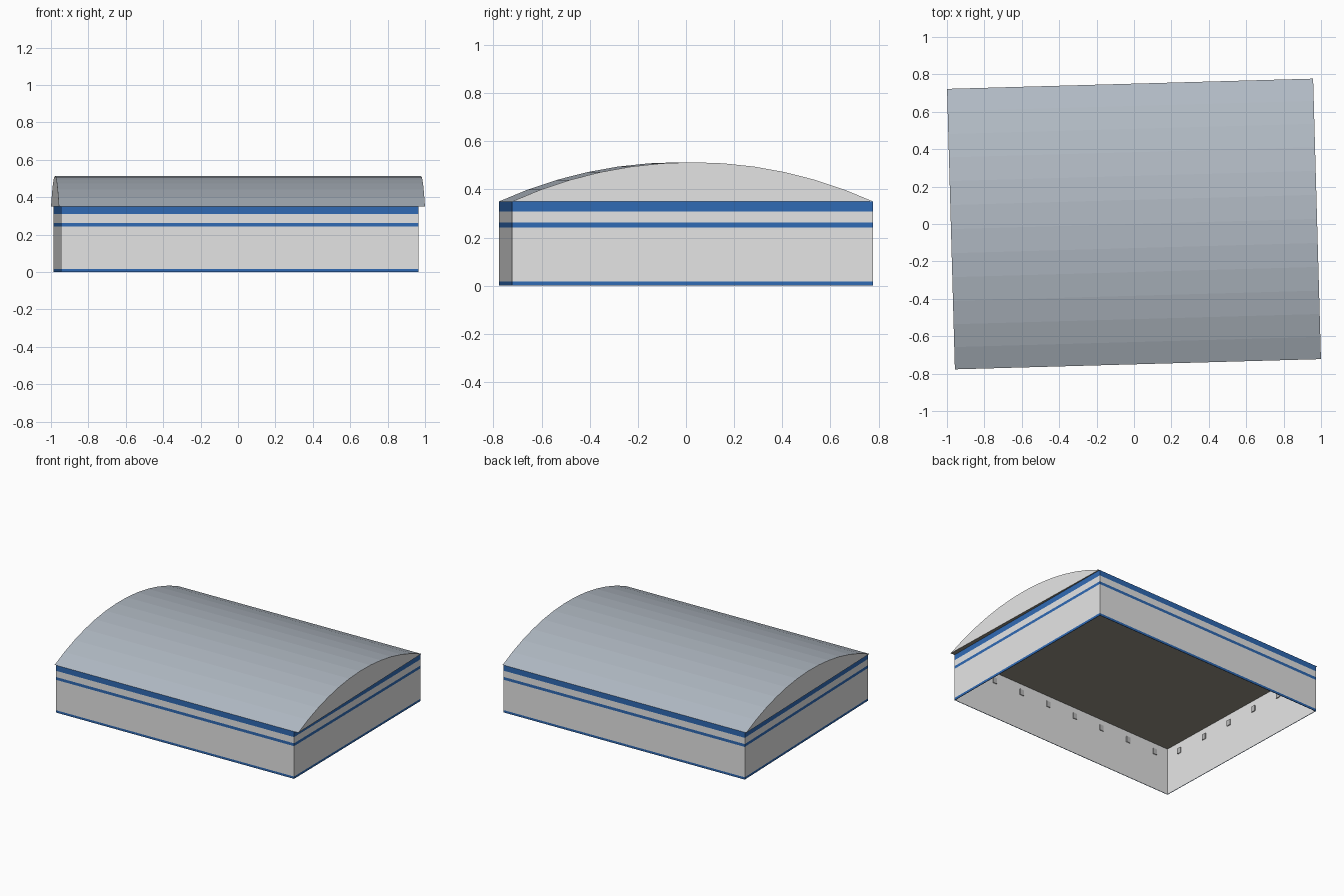
import bpy, bmesh
from math import radians, sin, cos, asin
from mathutils import Matrix

cube = bpy.data.objects.get("Cube")
if cube:
    bpy.data.objects.remove(cube, do_unlink=True)


def material(name, rgb):
    m = bpy.data.materials.new(name)
    m.use_nodes = True
    col = (*rgb, 1)
    m.diffuse_color = col
    m.node_tree.nodes["Principled BSDF"].inputs["Base Color"].default_value = col
    return m


WALL = material("pale grey wall", (0.78, 0.78, 0.78))
BLUE = material("blue stripe", (0.03, 0.146, 0.46))
ROOF = material("slate roof", (0.44, 0.49, 0.55))
CEIL = material("brown ceiling", (0.3, 0.28, 0.23))
VENT = material("grey vent", (0.5, 0.5, 0.5))

TURN = Matrix.Rotation(radians(1.6), 4, 'Z')
X0, X1, HALF = -0.967, 0.945, 0.75     # wall ends and half depth
FLARE = 0.028                          # the left wall runs outward to the back
EAVE, RISE, T = 0.35, 0.163, 0.004


def finish(name, bm, mats):
    bmesh.ops.recalc_face_normals(bm, faces=bm.faces)
    bm.transform(TURN)
    me = bpy.data.meshes.new(name)
    bm.to_mesh(me)
    bm.free()
    for m in mats:
        me.materials.append(m)
    ob = bpy.data.objects.new(name, me)
    bpy.context.collection.objects.link(ob)
    return ob


def left_x(y):
    return X1 + FLARE * (y + HALF) / (2 * HALF)


def ring(bm, z, inset):
    a, h = X0 + inset, HALF - inset
    corners = ((a, -h), (left_x(-h) - inset, -h), (left_x(h) - inset, h), (a, h))
    return [bm.verts.new((x, y, z)) for x, y in corners]


# Walls: thin open shell, striped outside and plain inside
bm = bmesh.new()
levels = [0, 0.017, 0.242, 0.263, 0.309, EAVE]
rings = [ring(bm, z, 0) for z in levels] + [ring(bm, z, T) for z in (EAVE, 0)]
rings.append(rings[0])
for k in range(len(rings) - 1):
    lo, hi = rings[k], rings[k + 1]
    for i in range(4):
        j = (i + 1) % 4
        f = bm.faces.new((lo[i], lo[j], hi[j], hi[i]))
        f.material_index = 1 if k in (0, 2, 4, 7) else 0
finish("striped_walls", bm, [WALL, BLUE])

# Roof: shallow arched solid with pale gables and dark underside
bm = bmesh.new()
radius = (HALF ** 2 + RISE ** 2) / (2 * RISE)
sweep, steps = asin(HALF / radius), 12
profile = []
for i in range(steps + 1):
    a = sweep * (2 * i / steps - 1)
    profile.append((radius * sin(a), EAVE + RISE - radius * (1 - cos(a))))
ends = [[bm.verts.new((x, y, z)) for y, z in profile] for x in (-0.979, 0.979)]
for i in range(steps + 1):
    j = (i + 1) % (steps + 1)
    f = bm.faces.new((ends[0][i], ends[0][j], ends[1][j], ends[1][i]))
    f.material_index = 2 if j == 0 else 0
for end in ends:
    bm.faces.new(end).material_index = 1
finish("arched_roof", bm, [ROOF, WALL, CEIL])

# Small vents in rows high on the inside of each wall
bm = bmesh.new()


def vent(x, y, sx, sy):
    m = Matrix.Translation((x, y, 0.286)) @ Matrix.Diagonal((sx, sy, 0.042, 1))
    bmesh.ops.create_cube(bm, size=1, matrix=m)


for i in range(8):
    x = X0 + (X1 - X0) * (i + 0.5) / 8
    for s in (-1, 1):
        vent(x, s * (HALF - T - 0.003), 0.032, 0.006)
for i in range(6):
    y = -HALF + 2 * HALF * (i + 0.5) / 6
    for x in (X0 + T + 0.003, left_x(y) - T - 0.003):
        vent(x, y, 0.006, 0.032)
finish("wall_vents", bm, [VENT])
